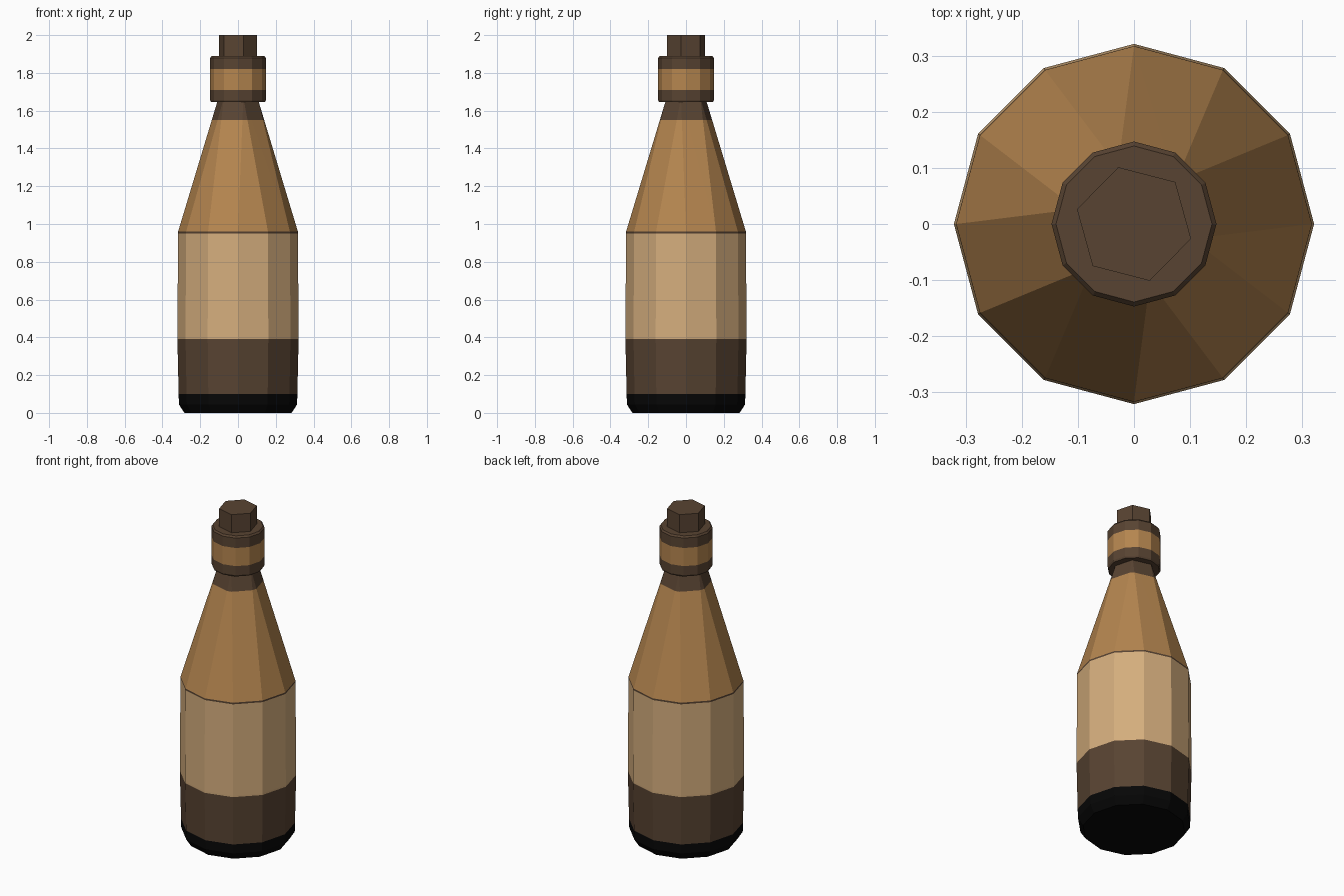
import bpy, bmesh
from math import radians, cos, sin, pi

if "Cube" in bpy.data.objects:
    bpy.data.objects.remove(bpy.data.objects["Cube"])


def material(name, rgb):
    m = bpy.data.materials.new(name)
    m.diffuse_color = (*rgb, 1)
    m.use_nodes = True
    m.node_tree.nodes["Principled BSDF"].inputs["Base Color"].default_value = m.diffuse_color
    return m


MATS = [
    material("black base", (0.002, 0.002, 0.002)),
    material("dark brown", (0.098, 0.057, 0.032)),
    material("tan label", (0.66, 0.42, 0.205)),
    material("amber glass", (0.46, 0.235, 0.078)),
]
BLACK, BROWN, TAN, AMBER = range(4)


def solid(name, rings, bands):
    """Convex solid through rings (sides, start angle, radius, z), cut into
    colour bands (top height, material index)."""
    bm = bmesh.new()
    for sides, start, r, z in rings:
        for i in range(sides):
            a = radians(start) + 2 * pi * i / sides
            bm.verts.new((r * cos(a), r * sin(a), z))
    bmesh.ops.convex_hull(bm, input=bm.verts[:])
    bmesh.ops.dissolve_limit(bm, angle_limit=radians(0.3),
                             verts=bm.verts[:], edges=bm.edges[:])
    for top, _ in bands[:-1]:
        bmesh.ops.bisect_plane(bm, geom=bm.verts[:] + bm.edges[:] + bm.faces[:],
                               plane_co=(0, 0, top), plane_no=(0, 0, 1))
    bmesh.ops.recalc_face_normals(bm, faces=bm.faces[:])
    for f in bm.faces:
        z = f.calc_center_median().z
        f.material_index = next((m for top, m in bands if z < top), bands[-1][1])
    me = bpy.data.meshes.new(name)
    bm.to_mesh(me)
    bm.free()
    for m in MATS:
        me.materials.append(m)
    ob = bpy.data.objects.new(name, me)
    bpy.context.collection.objects.link(ob)
    return ob


HEX = 45.5  # turn of the six-sided neck

# Body: twelve sides at the base, tapering to the six-sided neck
solid("bottle_body",
      [(12, 0, 0.284, 0), (12, 0, 0.313, 0.045), (12, 0, 0.321, 0.40),
       (12, 0, 0.317, 0.96), (6, HEX, 0.106, 1.67)],
      [(0.10, BLACK), (0.39, BROWN), (0.951, TAN), (0.961, BROWN),
       (1.55, AMBER), (9, BROWN)])

# Collar around the neck with an amber stripe
solid("neck_collar",
      [(12, 0, 0.142, 1.645), (12, 0, 0.147, 1.655),
       (12, 0, 0.147, 1.88), (12, 0, 0.139, 1.89)],
      [(1.71, BROWN), (1.82, AMBER), (9, BROWN)])

# Six-sided mouth on top
solid("bottle_mouth", [(6, HEX, 0.105, 1.85), (6, HEX, 0.105, 2.0)], [(9, BROWN)])
